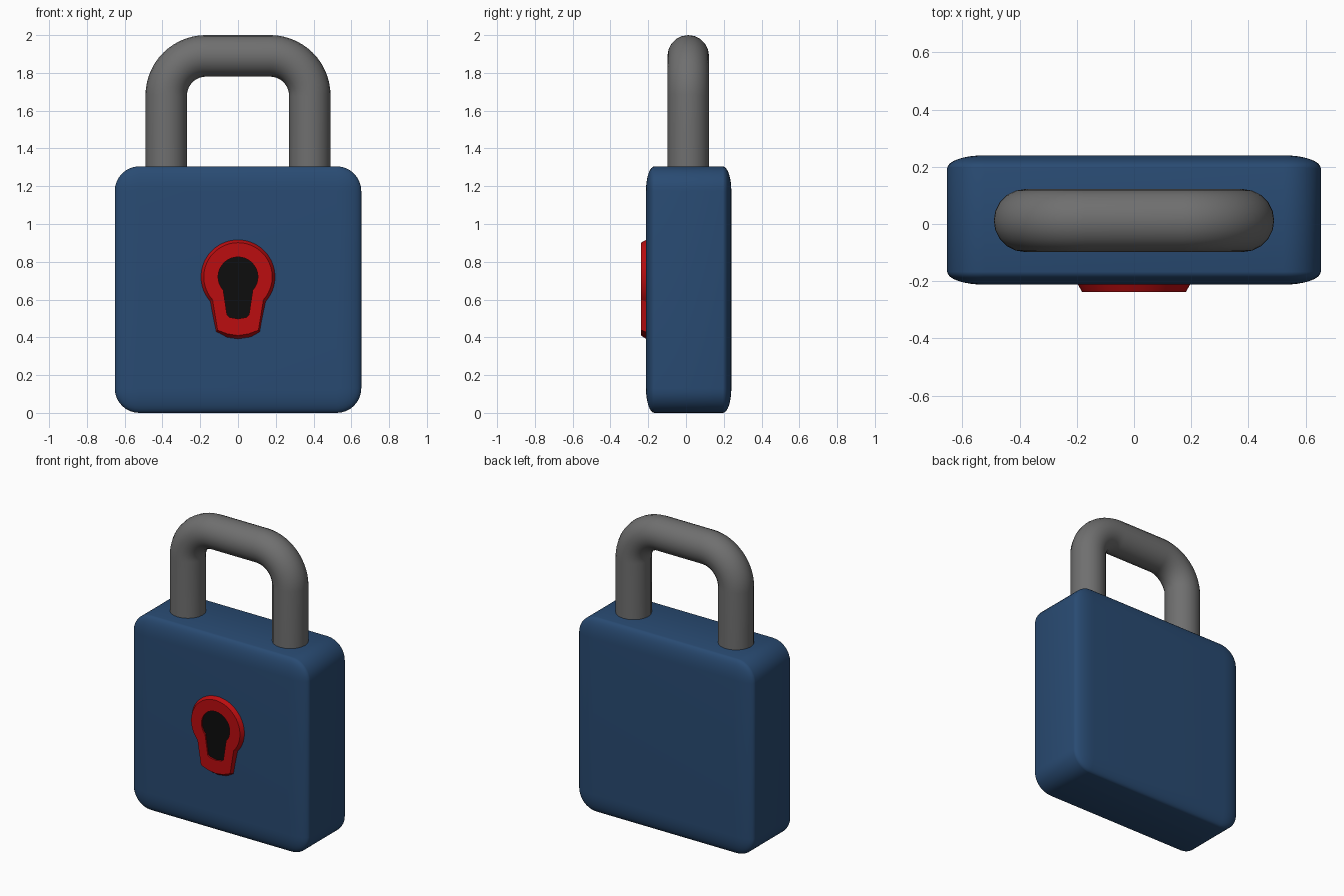
import bpy, bmesh
from math import sin, cos, pi, radians

if "Cube" in bpy.data.objects:
    bpy.data.objects.remove(bpy.data.objects["Cube"])


def paint(obj, name, rgb):
    mat = bpy.data.materials.new(name)
    mat.diffuse_color = (*rgb, 1)
    mat.use_nodes = True
    mat.node_tree.nodes["Principled BSDF"].inputs["Base Color"].default_value = mat.diffuse_color
    obj.data.materials.append(mat)


def smooth(obj, angle=35):
    bpy.ops.object.select_all(action='DESELECT')
    obj.select_set(True)
    bpy.context.view_layer.objects.active = obj
    bpy.ops.object.shade_smooth_by_angle(angle=radians(angle))


def mesh_object(name, bm):
    bmesh.ops.recalc_face_normals(bm, faces=bm.faces)
    me = bpy.data.meshes.new(name)
    bm.to_mesh(me)
    bm.free()
    obj = bpy.data.objects.new(name, me)
    bpy.context.collection.objects.link(obj)
    return obj


def keyhole_loop(bm, y, r, bottom, cut=-42, cz=0.72, n=40):
    """Round head with a tapering tail; bottom lists right-hand tail points."""
    start, end = radians(cut), pi - radians(cut)
    pts = [(r * cos(start + (end - start) * i / n),
            cz + r * sin(start + (end - start) * i / n)) for i in range(n + 1)]
    pts += [(-x, z) for x, z in bottom] + [(0, bottom[-1][1] - 0.008)]
    pts += list(reversed(bottom))
    return [bm.verts.new((x, y, z)) for x, z in pts]


def bridge(bm, a, b):
    for i in range(len(a)):
        j = (i + 1) % len(a)
        bm.faces.new((a[i], a[j], b[j], b[i]))


# Body: rounded cube flattened in depth
bm = bmesh.new()
bmesh.ops.create_cube(bm, size=1.305)
bmesh.ops.bevel(bm, geom=bm.edges[:], offset=0.13, segments=8, profile=0.5,
                affect='EDGES')
bmesh.ops.scale(bm, vec=(1, 0.452 / 1.305, 1), verts=bm.verts)
bmesh.ops.translate(bm, vec=(0, 0.014, 1.305 / 2), verts=bm.verts)
body = mesh_object("body", bm)
paint(body, "blue", (0.022, 0.07, 0.17))
smooth(body, 60)

# Shackle: round bar swept along a bent path
half, top, bend = 0.38, 1.89, 0.21
path = [(half, 1.22)]
path += [(half - bend + bend * cos(a), top - bend + bend * sin(a))
         for a in (pi / 2 * i / 14 for i in range(15))]
path += [(-x, z) for x, z in reversed(path)]
cu = bpy.data.curves.new("shackle", 'CURVE')
cu.dimensions = '3D'
cu.bevel_depth = 0.11
cu.bevel_resolution = 8
cu.use_fill_caps = True
sp = cu.splines.new('POLY')
sp.points.add(len(path) - 1)
for p, (x, z) in zip(sp.points, path):
    p.co = (x, 0.012, z, 1)
shackle = bpy.data.objects.new("shackle", cu)
bpy.context.collection.objects.link(shackle)
bpy.context.view_layer.objects.active = shackle
shackle.select_set(True)
bpy.ops.object.convert(target='MESH')
shackle = bpy.context.view_layer.objects.active
paint(shackle, "dark_grey", (0.16, 0.16, 0.16))
smooth(shackle, 40)

# Keyhole plate: bevelled rim around an opening
hole_tail = [(0.058, 0.518), (0.045, 0.506)]
bm = bmesh.new()
loops = [keyhole_loop(bm, -0.20, 0.203, [(0.118, 0.425), (0.06, 0.392)]),
         keyhole_loop(bm, -0.238, 0.181, [(0.108, 0.438), (0.055, 0.418)]),
         keyhole_loop(bm, -0.238, 0.105, hole_tail),
         keyhole_loop(bm, -0.20, 0.105, hole_tail)]
for a, b in zip(loops, loops[1:] + loops[:1]):
    bridge(bm, a, b)
plate = mesh_object("keyhole_plate", bm)
paint(plate, "red", (0.5, 0.004, 0.005))
smooth(plate, 25)

# Keyhole: dark plug set inside the plate
bm = bmesh.new()
front = keyhole_loop(bm, -0.228, 0.105, hole_tail)
back = keyhole_loop(bm, -0.20, 0.105, hole_tail)
bridge(bm, front, back)
bm.faces.new(front)
bm.faces.new(back)
keyhole = mesh_object("keyhole", bm)
paint(keyhole, "black", (0.004, 0.004, 0.004))
smooth(keyhole, 25)
